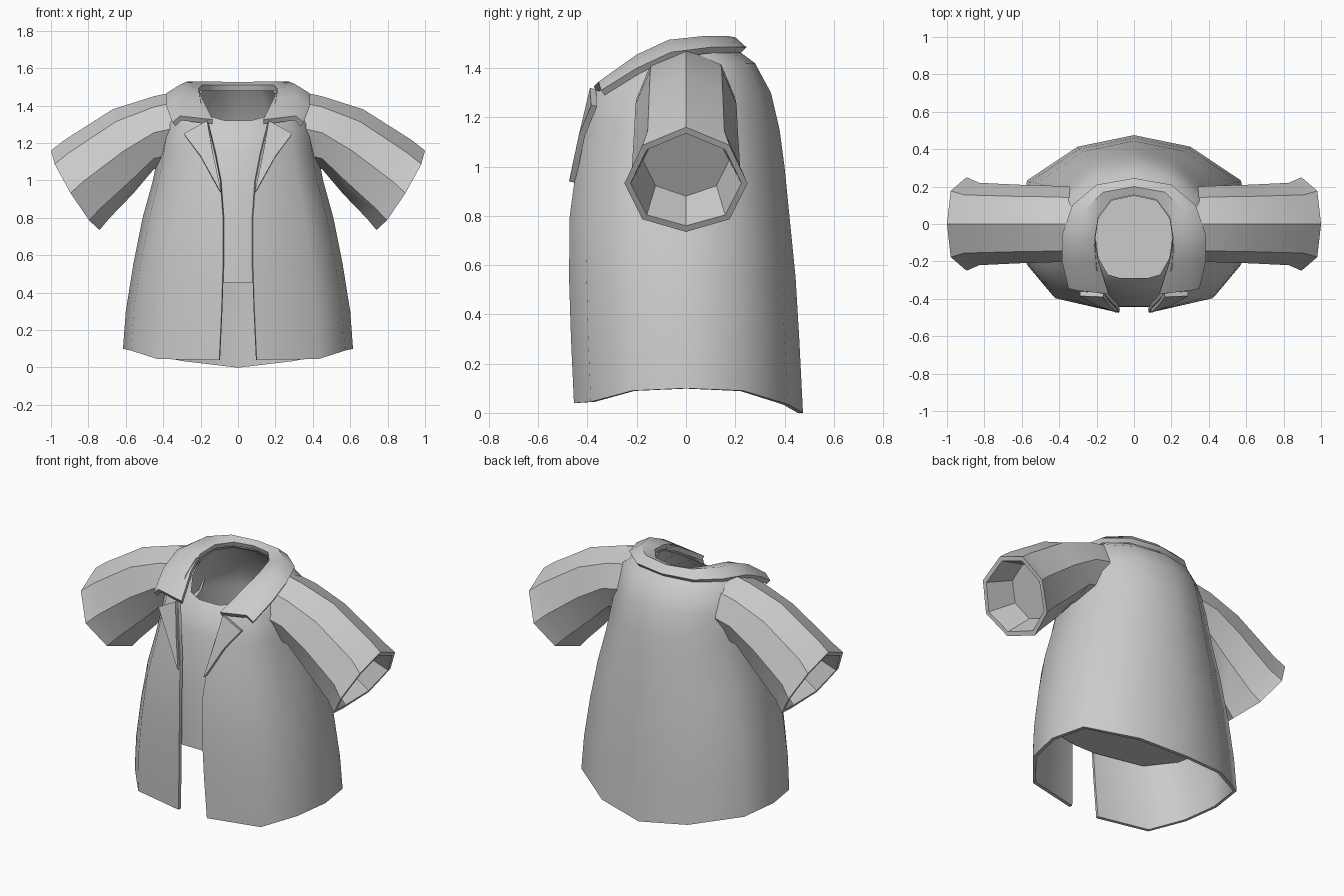
import bpy, bmesh, math
from mathutils import Vector

if "Cube" in bpy.data.objects:
    bpy.data.objects.remove(bpy.data.objects["Cube"])

grey = bpy.data.materials.new("light_grey_cloth")
grey.diffuse_color = (0.6, 0.6, 0.6, 1)
grey.use_nodes = True
grey.node_tree.nodes["Principled BSDF"].inputs["Base Color"].default_value = grey.diffuse_color


def grid_part(name, rows, closed=False, cap=None, thick=0, angle=45, flip=False):
    """Skin rows of points, mirror in x, add cloth thickness."""
    bm = bmesh.new()
    vs = [[bm.verts.new(p) for p in row] for row in rows]
    n = len(rows[0])
    for a, b in zip(vs, vs[1:]):
        for i in range(n if closed else n - 1):
            j = (i + 1) % n
            bm.faces.new((a[i], a[j], b[j], b[i]))
    if cap is not None:
        bm.faces.new(vs[cap])
    bmesh.ops.recalc_face_normals(bm, faces=bm.faces)
    if flip:
        bmesh.ops.reverse_faces(bm, faces=bm.faces)
    mesh = bpy.data.meshes.new(name)
    bm.to_mesh(mesh)
    bm.free()
    mesh.materials.append(grey)
    ob = bpy.data.objects.new(name, mesh)
    bpy.context.collection.objects.link(ob)
    m = ob.modifiers.new("mirror", 'MIRROR')
    m.merge_threshold = 0.002
    if thick:
        s = ob.modifiers.new("cloth", 'SOLIDIFY')
        s.thickness = thick
        s.offset = -1
    bpy.ops.object.select_all(action='DESELECT')
    bpy.context.view_layer.objects.active = ob
    ob.select_set(True)
    bpy.ops.object.convert(target='MESH')
    bpy.ops.object.shade_smooth_by_angle(angle=math.radians(angle))
    return ob


# Half cross-section from centre back round to the front
SECTION = [(0, 1), (.49, .87), (.93, .49), (1, 0), (.93, -.48), (.70, -.85)]


def ring(z, hx, yf, yb, inset=0):
    return [Vector((x * (hx - inset), y * ((yb if y > 0 else yf) - inset), z)) for x, y in SECTION]


# Jacket body: height, half width, front depth, back depth, front edge x
BODY = [(.04, .615, .455, .475, .10), (.3, .60, .467, .46, .088), (.55, .56, .475, .445, .08),
        (.8, .51, .472, .42, .08), (1.0, .455, .445, .40, .095), (1.15, .425, .415, .38, .125),
        (1.3, .40, .37, .345, .16), (1.42, .375, .24, .28, .20), (1.48, .30, .12, .20, .21)]
rows = [ring(z, hx, yf, yb) + [Vector((e, -yf, z))] for z, hx, yf, yb, e in BODY]
for p, z in zip(rows[0], (0, .035, .09, .1, .09, .045, .04)):   # curved hem
    p.z = z
grid_part("jacket_body", rows, thick=.02, angle=50)

# Inner shirt: hollow torso with a closed bottom and a dipped neckline
shirt = []
for z, hx, yf, yb in [(.455, .58, .475, .45), (.8, .51, .472, .42), (1.0, .455, .445, .40),
                      (1.15, .425, .415, .38), (1.25, .41, .385, .355)]:
    shirt.append(ring(z, hx, yf, yb, .03) + [Vector((.07, .03 - yf, z)), Vector((0, .03 - yf, z))])
shirt.append([(0, .15, 1.48), (.12, .125, 1.48), (.19, .03, 1.48), (.205, -.07, 1.46),
              (.19, -.18, 1.40), (.14, -.27, 1.34), (.07, -.29, 1.32), (0, -.29, 1.32)])
grid_part("shirt", shirt, cap=0, angle=50)

# Collar: outer, ridge and inner lines from centre back to the front tip
outer = [(0, .245, 1.485), (.20, .21, 1.485), (.33, .10, 1.485), (.385, -.06, 1.465),
         (.385, -.20, 1.40), (.35, -.345, 1.31)]
ridge = [(0, .20, 1.525), (.165, .17, 1.53), (.27, .07, 1.53), (.305, -.07, 1.515),
         (.295, -.20, 1.455), (.31, -.355, 1.345)]
inner = [(0, .155, 1.51), (.12, .13, 1.51), (.19, .04, 1.51), (.21, -.08, 1.49),
         (.19, -.20, 1.435), (.135, -.375, 1.325)]
grid_part("collar", [outer, ridge, inner], thick=.03, angle=50)

# Lapels: folded pointed flaps on the chest
grid_part("lapel", [[(.09, -.475, .94), (.135, -.43, 1.15), (.165, -.39, 1.32)],
                    [(.10, -.472, .95), (.20, -.435, 1.13), (.29, -.385, 1.25)]],
          thick=.025, angle=30, flip=False)


# Sleeve: octagonal rings set by top point, bottom point, half depth and bulge
def oval(top, bottom, half_y, bulge=0):
    pts = []
    for i in range(8):
        a = i * math.pi / 4
        c, s = math.cos(a), math.sin(a)
        t, b = Vector((top[0], 0, top[1])), Vector((bottom[0], 0, bottom[1]))
        pts.append((t + b) / 2 + (t - b) / 2 * c
                   + Vector((.85, 0, -.52)) * bulge * abs(s) + Vector((0, s * half_y, 0)))
    return pts


sleeve = [oval((.33, 1.475), (.36, 1.08), .20), oval((.45, 1.45), (.45, 1.06), .205),
          oval((.67, 1.38), (.56, .93), .21), oval((.93, 1.215), (.69, .795), .22, .02),
          oval((1.0, 1.16), (.74, .735), .25, .03),          # cuff rim
          oval((.985, 1.135), (.755, .76), .225, .03),
          oval((.83, 1.17), (.652, .88), .175)]              # recessed end
grid_part("sleeve", sleeve, closed=True, cap=-1, angle=40)
